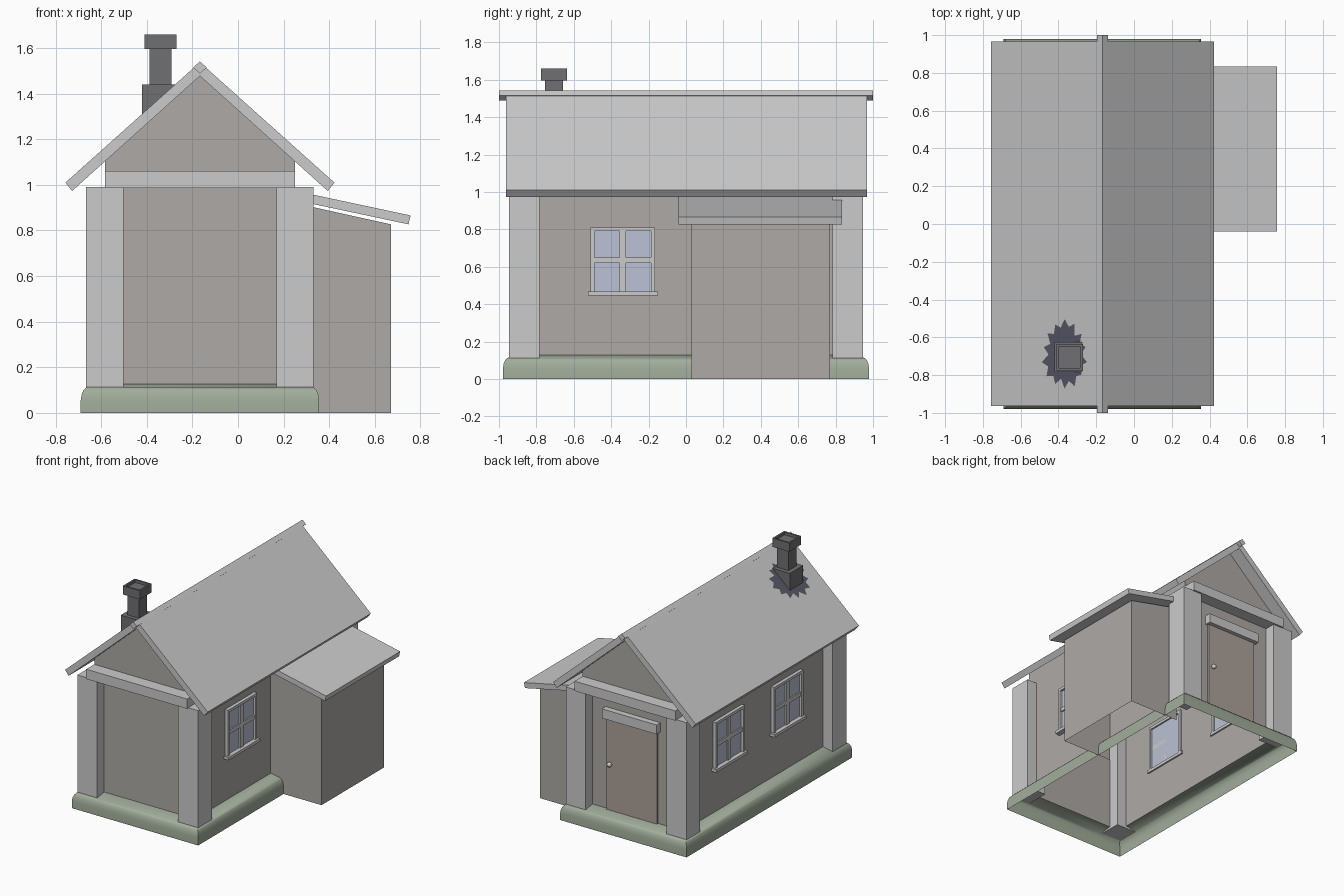
import bpy, bmesh, math, random
from mathutils import Vector

if "Cube" in bpy.data.objects:
    bpy.data.objects.remove(bpy.data.objects["Cube"])

CX = -0.167            # centre line of the main house
WX, WY = 0.417, 0.865  # half size of the walls


def mat(name, *rgb):
    m = bpy.data.materials.new(name)
    m.diffuse_color = (*rgb, 1)
    m.use_nodes = True
    m.node_tree.nodes["Principled BSDF"].inputs["Base Color"].default_value = m.diffuse_color
    return m


STONE = mat("mossy_stone", 0.36, 0.42, 0.33)
WALL = mat("plaster", 0.42, 0.40, 0.38)
WOOD = mat("door_wood", 0.42, 0.36, 0.32)
GLASS = mat("glass", 0.50, 0.54, 0.66)
DARK = mat("sooty_stone", 0.16, 0.16, 0.17)
SOOT = mat("soot", 0.10, 0.10, 0.14)


def finish(name, bm, material=None):
    bmesh.ops.recalc_face_normals(bm, faces=bm.faces)
    me = bpy.data.meshes.new(name)
    bm.to_mesh(me)
    bm.free()
    ob = bpy.data.objects.new(name, me)
    bpy.context.collection.objects.link(ob)
    if material:
        me.materials.append(material)
    return ob


def box(name, x0, x1, y0, y1, z0, z1, material=None):
    bm = bmesh.new()
    bmesh.ops.create_cube(bm, size=1)
    for v in bm.verts:
        v.co = ((x0 + x1) / 2 + v.co.x * (x1 - x0),
                (y0 + y1) / 2 + v.co.y * (y1 - y0),
                (z0 + z1) / 2 + v.co.z * (z1 - z0))
    return finish(name, bm, material)


def prism(name, pts, y0, y1, material=None, sides=None):
    """Extrude an (x, z) outline along y; 'sides' limits which edges get a face."""
    bm = bmesh.new()
    a = [bm.verts.new((x, y0, z)) for x, z in pts]
    b = [bm.verts.new((x, y1, z)) for x, z in pts]
    bm.faces.new(a)
    bm.faces.new(b)
    n = len(pts)
    for i in (range(n) if sides is None else sides):
        j = (i + 1) % n
        bm.faces.new((a[i], a[j], b[j], b[i]))
    return finish(name, bm, material)


# Rounded stone plinth: an open ring lofted from stacked rectangles
bm = bmesh.new()
rings = []
for out, z in [(0.106, 0), (0.106, 0.055), (0.102, 0.08), (0.094, 0.1),
               (0.081, 0.113), (0.0, 0.127)]:
    hx, hy = WX + out, WY + out + 0.008 * (out > 0)
    rings.append([bm.verts.new((CX + sx * hx, sy * hy, z))
                  for sx, sy in ((-1, -1), (1, -1), (1, 1), (-1, 1))])
for lo, hi in zip(rings, rings[1:]):
    for i in range(4):
        j = (i + 1) % 4
        bm.faces.new((lo[i], lo[j], hi[j], hi[i]))
plinth = finish("plinth", bm, STONE)
bpy.context.view_layer.objects.active = plinth
plinth.select_set(True)
bpy.ops.object.shade_smooth_by_angle(angle=math.radians(50))

# Wall shell with gables, open below and under the roof
prism("walls", [(CX - WX, 0.125), (CX + WX, 0.125), (CX + WX, 1.115),
                (CX, 1.49), (CX - WX, 1.115)], -WY, WY, WALL, sides=(1, 4))

# Corner posts and the gable beams resting on them
for sx, a in ((-1, "left"), (1, "right")):
    for sy, b in ((-1, "front"), (1, "back")):
        x, y = CX + sx * WX, sy * WY
        box(f"post_{b}_{a}", x - 0.082, x + 0.082, y - 0.082, y + 0.082, 0.108, 0.99)
box("beam_front", CX - WX, CX + WX, -0.96, -WY + 0.03, 0.987, 1.06)
box("beam_back", CX - WX, CX + WX, WY - 0.03, 0.96, 0.987, 1.06)

# Main roof chevron and diamond ridge pole
half = [(0.59, 1.01), (0.561, 0.973)]
prism("roof", [(CX, 1.538), (CX + half[0][0], half[0][1]), (CX + half[1][0], half[1][1]),
               (CX, 1.478), (CX - half[1][0], half[1][1]), (CX - half[0][0], half[0][1])],
      -0.963, 0.967)
prism("ridge_pole", [(CX, 1.541), (CX + 0.03, 1.515), (CX, 1.488), (CX - 0.03, 1.515)], -1, 1)

# Lean-to shed, open below, with its sloping roof
prism("shed_walls", [(CX + WX, 0), (0.67, 0), (0.67, 0.827), (CX + WX, 0.92)],
      0.03, 0.77, WALL, sides=(1,))
prism("shed_roof", [(0.25, 0.974), (0.757, 0.866), (0.748, 0.827), (0.25, 0.933)],
      -0.04, 0.835)


# Windows: outer frame, cross bars, pane and sill
def window(name, side, yc):
    w = CX + side * WX

    def part(label, d0, d1, y0, y1, z0, z1, m=None):
        xs = sorted((w + side * d0, w + side * d1))
        box(f"{name}_{label}", *xs, yc + y0, yc + y1, z0, z1, m)

    for s, label in ((-1, "jamb_a"), (1, "jamb_b")):
        ys = sorted((s * 0.152, s * 0.172))
        part(label, -0.012, 0.025, *ys, 0.46, 0.81)
    part("head", -0.012, 0.025, -0.172, 0.172, 0.79, 0.81)
    part("sill", -0.012, 0.04, -0.187, 0.187, 0.445, 0.467)
    part("upright_bar", 0, 0.018, -0.018, 0.018, 0.465, 0.79)
    part("cross_bar", 0, 0.018, -0.152, 0.152, 0.62, 0.65)
    part("pane", 0, 0.008, -0.152, 0.152, 0.465, 0.79, GLASS)


window("window_right", 1, -0.338)
window("window_left_front", -1, -0.345)
window("window_left_back", -1, 0.345)

# Back door with lintel and knob
box("door", CX - 0.208, CX + 0.208, WY - 0.01, WY + 0.015, 0.127, 0.82, WOOD)
box("door_lintel", CX - 0.227, CX + 0.227, WY - 0.01, WY + 0.045, 0.815, 0.885)
bm = bmesh.new()
bmesh.ops.create_uvsphere(bm, u_segments=12, v_segments=8, radius=0.018)
bmesh.ops.translate(bm, verts=bm.verts, vec=(CX + 0.175, WY + 0.03, 0.475))
knob = finish("door_knob", bm)
for f in knob.data.polygons:
    f.use_smooth = True

# Chimney: base block set into the roof, stem, hollowed cap
HX, HY = -0.34, -0.705
box("chimney_base", HX - 0.082, HX + 0.075, HY - 0.078, HY + 0.08, 1.27, 1.44, DARK)
box("chimney_stem", HX - 0.048, HX + 0.048, HY - 0.048, HY + 0.048, 1.43, 1.6, DARK)
cap = box("chimney_cap", HX - 0.07, HX + 0.07, HY - 0.07, HY + 0.07, 1.595, 1.66, DARK)
bm = bmesh.new()
bm.from_mesh(cap.data)
bm.faces.ensure_lookup_table()
top = max(bm.faces, key=lambda f: f.calc_center_median().z)
bmesh.ops.inset_region(bm, faces=[top], thickness=0.018)
hole = bmesh.ops.extrude_discrete_faces(bm, faces=[top])["faces"][0]
bmesh.ops.translate(bm, verts=hole.verts, vec=(0, 0, -0.02))
bm.to_mesh(cap.data)
bm.free()

# Ragged soot stain lying on the left roof slope
random.seed(4)
slope = (1.538 - 1.01) / 0.59
bm = bmesh.new()
ring = []
for i in range(28):
    a = math.tau * i / 28
    r = random.uniform(0.9, 1.0) if i % 2 else random.uniform(0.65, 0.8)
    x, y = -0.367 + 0.125 * r * math.cos(a), -0.69 + 0.19 * r * math.sin(a)
    ring.append(bm.verts.new((x, y, 1.541 + slope * (x - CX))))
bm.faces.new(ring)
finish("soot_stain", bm, SOOT)
